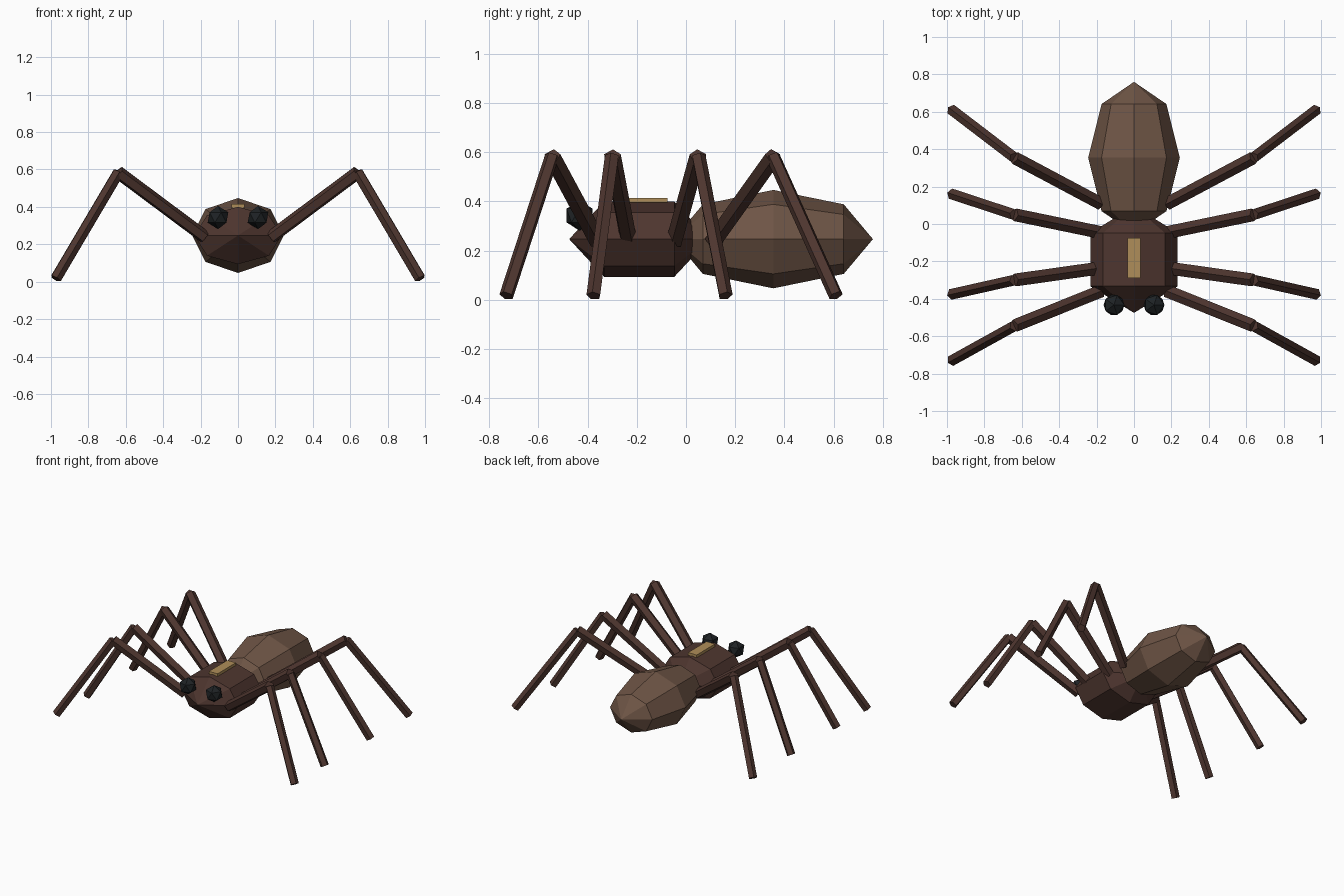
import bpy, bmesh, math
from mathutils import Vector, Matrix

if "Cube" in bpy.data.objects:
    bpy.data.objects.remove(bpy.data.objects["Cube"])


def material(name, rgb):
    m = bpy.data.materials.new(name)
    m.diffuse_color = (*rgb, 1)
    m.use_nodes = True
    m.node_tree.nodes["Principled BSDF"].inputs["Base Color"].default_value = m.diffuse_color
    return m


dark_brown = material("dark_brown", (0.076, 0.036, 0.028))
mid_brown = material("mid_brown", (0.156, 0.090, 0.060))
tan = material("tan", (0.43, 0.27, 0.10))
black = material("eye_black", (0.013, 0.016, 0.018))


def finish(name, bm, mat):
    bmesh.ops.recalc_face_normals(bm, faces=bm.faces)
    mesh = bpy.data.meshes.new(name)
    bm.to_mesh(mesh)
    bm.free()
    mesh.materials.append(mat)
    obj = bpy.data.objects.new(name, mesh)
    bpy.context.collection.objects.link(obj)
    return obj


def body_segment(name, centre, radii, rings, mat):
    """Faceted ellipsoid whose poles point along y."""
    bm = bmesh.new()
    bmesh.ops.create_uvsphere(bm, u_segments=8, v_segments=rings, radius=1)
    place = (Matrix.Translation(centre) @ Matrix.Diagonal((*radii, 1))
             @ Matrix.Rotation(math.radians(90), 4, 'X'))
    bm.transform(place)
    return finish(name, bm, mat)


def limb(name, start, end, radius, mat):
    """Five-sided rod between two points."""
    a, b = Vector(start), Vector(end)
    bm = bmesh.new()
    bmesh.ops.create_cone(bm, cap_ends=True, segments=5, radius1=radius,
                          radius2=radius, depth=(b - a).length)
    turn = (b - a).to_track_quat('Z', 'Y').to_matrix().to_4x4()
    bm.transform(Matrix.Translation((a + b) / 2) @ turn)
    return finish(name, bm, mat)


# Body
body_segment("abdomen", (0, 0.355, 0.247), (0.245, 0.405, 0.2), 4, mid_brown)
body_segment("thorax", (0, -0.19, 0.247), (0.27, 0.285, 0.177), 3, dark_brown)

# Stripe on the back
bm = bmesh.new()
bmesh.ops.create_cube(bm, size=1)
bm.transform(Matrix.Translation((0, -0.182, 0.405))
             @ Matrix.Diagonal((0.07, 0.215, 0.02, 1)))
finish("back_stripe", bm, tan)

# Hip, knee and foot y positions, front leg to back leg
leg_rows = [(-0.36, -0.545, -0.73), (-0.235, -0.30, -0.375),
            (-0.045, 0.05, 0.16), (0.11, 0.355, 0.61)]

for side, label in ((-1, "left"), (1, "right")):
    # Eyes
    bm = bmesh.new()
    bmesh.ops.create_icosphere(bm, subdivisions=1, radius=0.062)
    bm.transform(Matrix.Translation((side * 0.107, -0.433, 0.343)))
    finish(f"eye_{label}", bm, black)

    # Legs
    for i, (hip, knee, foot) in enumerate(leg_rows, 1):
        knee_point = (side * 0.64, knee, 0.583)
        limb(f"upper_leg_{label}_{i}", (side * 0.18, hip, 0.24), knee_point, 0.036, dark_brown)
        limb(f"lower_leg_{label}_{i}", knee_point, (side * 0.974, foot, 0.017), 0.03, dark_brown)
